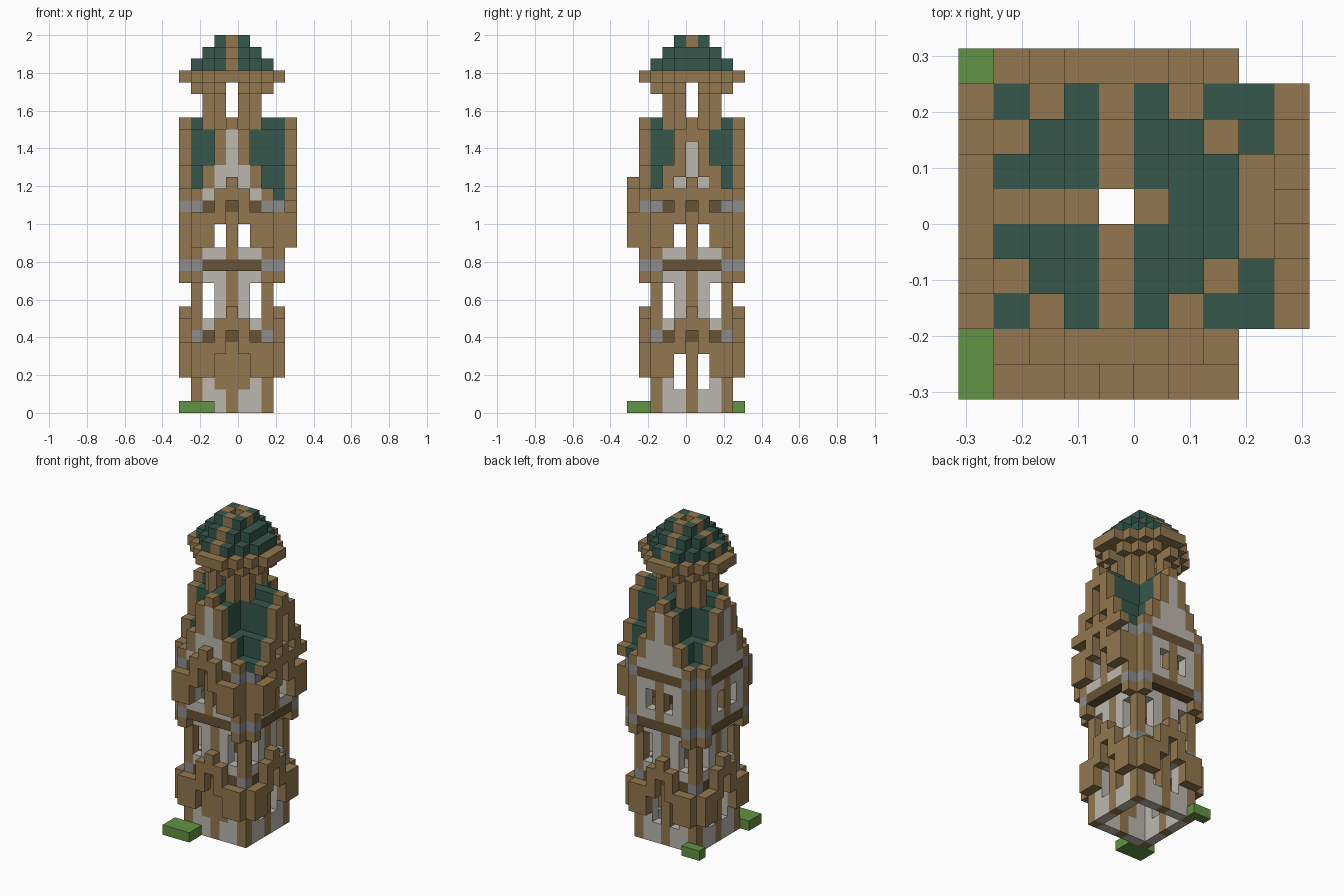
import bpy, bmesh
from mathutils import Vector

old = bpy.data.objects.get("Cube")
if old:
    bpy.data.objects.remove(old, do_unlink=True)

S = 0.0625          # block size
cells = {}          # block position -> (part, colour)


def lin(c):
    c /= 255
    return c / 12.92 if c < 0.04045 else ((c + 0.055) / 1.055) ** 2.4


COLOURS = {
    "timber": (147, 119, 78),
    "dark_timber": (103, 83, 53),
    "plaster": (188, 184, 176),
    "stone": (141, 141, 141),
    "roof_green": (53, 87, 76),
    "grass": (98, 147, 66),
}
mats = {}
for name, rgb in COLOURS.items():
    m = bpy.data.materials.new(name)
    col = [lin(c) for c in rgb] + [1]
    m.diffuse_color = col
    m.use_nodes = True
    bsdf = m.node_tree.nodes["Principled BSDF"]
    bsdf.inputs["Base Color"].default_value = col
    bsdf.inputs["Roughness"].default_value = 0.9
    mats[name] = m

SIDES = {
    "front": lambda a, d: (a, -d),
    "right": lambda a, d: (d, a),
    "back": lambda a, d: (-a, d),
    "left": lambda a, d: (-d, -a),
}


def put(part, colour, side, along, out, levels):
    """Fill blocks on one side: along the wall, distance outwards, height."""
    for a in along:
        for k in levels:
            u, v = SIDES[side](a, out)
            cells[(u, v, k)] = (part, colour)


def cut(side, along, out, levels):
    for a in along:
        for k in levels:
            u, v = SIDES[side](a, out)
            cells.pop((u, v, k), None)


def span(a, b):
    return range(a, b + 1)


def chevron(side, out, base):
    """Stepped timber arch in relief."""
    steps = {3: (0, 2), 2: (0, 2), 1: (2, 4), 0: (4, 5)}
    for a, (lo, hi) in steps.items():
        put("timber_arch_" + side, "timber", side, {a, -a}, out,
            span(base + lo, base + hi))


GABLE = {3: (18, 18), 2: (19, 20), 1: (21, 23), 0: (24, 24)}

# Cross-gabled roof over the upper storey
for u in span(-3, 4):
    for v in span(-3, 3):
        m = abs(v) if u == 4 else min(abs(u), abs(v))
        if (u, v) != (0, 0):
            for k in span(*GABLE[m]):
                cells[(u, v, k)] = ("main_roof", "roof_green")

for side in SIDES:
    # Lower storey walls
    w = "lower_walls"
    put(w, "plaster", side, span(-2, 2), 3, span(0, 11))
    put(w, "timber", side, (-3, 0, 3), 3, span(0, 11))
    put(w, "dark_timber", side, span(-2, 2), 3, (6,))
    put(w, "stone", side, (-3, 3), 3, (6,))
    cut(side, (-1, 1), 3, span(2, 4))
    cut(side, (-2, 2), 3, span(8, 10))
    if side == "front":
        put("shutters", "timber", side, (-1, 1), 3, span(2, 4))
    chevron(side, 4, 3)

    # Jettied upper storey
    w = "upper_walls"
    put(w, "dark_timber", side, span(-3, 3), 3, (12,))
    put(w, "plaster", side, span(-2, 2), 4, span(13, 16))
    put(w, "timber", side, (0,), 4, span(13, 16))
    put(w, "timber", side, (-3, 3), 4, span(11, 16))
    put(w, "timber", side, (-3, 3), 3, span(13, 17))
    put(w, "dark_timber", side, span(-2, 2), 4, (12, 17))
    put(w, "stone", side, (-3, 3), 4, (12, 17))
    cut(side, (-1, 1), 4, (14, 15))

    # Gable wall and stepped verge
    edge = 5 if side == "right" else 4
    for a, (lo, hi) in GABLE.items():
        put("gable_walls", "plaster", side, {a, -a}, 4, range(18, lo))
        drop = 1 if edge == 5 and a < 3 else 0
        put("gable_verges", "timber", side, {a, -a}, edge, span(lo - drop, hi))
    if side in ("front", "right"):
        chevron(side, 5, 14)

    # Belfry posts and corbels
    put("belfry", "timber", side, (-1, 1), 2, span(24, 27))
    put("belfry", "timber", side, (-1, 1), 3, (27,))
    put("belfry", "timber", side, (-2, 2), 2, (27,))

    # Cornice and stepped dome with timber ribs
    put("cornice", "timber", side, (-1, 0, 1), 4, (28,))
    put("cornice", "timber", side, (-2, 2), 3, (28,))
    put("cornice", "timber", side, (-1, 0, 1), 3, (28,))
    put("cornice", "timber", side, (-2, 2), 2, (28,))
    put("dome", "roof_green", side, (-1, 1), 3, (29,))
    put("dome", "roof_green", side, (-2, 2), 2, (29,))
    put("dome", "roof_green", side, (-1, 1), 2, (29, 30))
    put("dome", "roof_green", side, (-1, 1), 1, (30, 31))
    rib = "roof_green" if side == "right" else "timber"
    for out, k in ((3, 29), (2, 29), (2, 30), (1, 30)):
        put("dome", rib, side, (0,), out, (k,))
    put("dome", "timber", side, (0,), 1, (31,))

# Grass patches by the base
for v in (-5, -4):
    for u in (-4, -3, -2):
        cells[(u, v, 0)] = ("front_grass", "grass")
for u in (-4, -3):
    cells[(u, 4, 0)] = ("back_grass", "grass")


def build(part):
    """Mesh one part from the exposed faces of its blocks."""
    bm = bmesh.new()
    slots = []
    for pos, (p, colour) in cells.items():
        if p != part:
            continue
        if colour not in slots:
            slots.append(colour)
        centre = Vector(pos) + Vector((-0.5, 0.5, 0.5))
        for axis in range(3):
            for sign in (-1, 1):
                n = Vector((0, 0, 0))
                n[axis] = sign
                if tuple(int(c) for c in Vector(pos) + n) in cells:
                    continue
                s = Vector((0, 0, 0))
                s[(axis + 1) % 3] = 0.5
                t = n.cross(s)
                corners = (s + t, t - s, -s - t, s - t)
                f = bm.faces.new([bm.verts.new((centre + n / 2 + c) * S)
                                  for c in corners])
                f.material_index = slots.index(colour)
    bmesh.ops.remove_doubles(bm, verts=bm.verts, dist=S / 100)
    me = bpy.data.meshes.new(part)
    bm.to_mesh(me)
    bm.free()
    for colour in slots:
        me.materials.append(mats[colour])
    bpy.context.collection.objects.link(bpy.data.objects.new(part, me))


for part in sorted({p for p, _ in cells.values()}):
    build(part)
